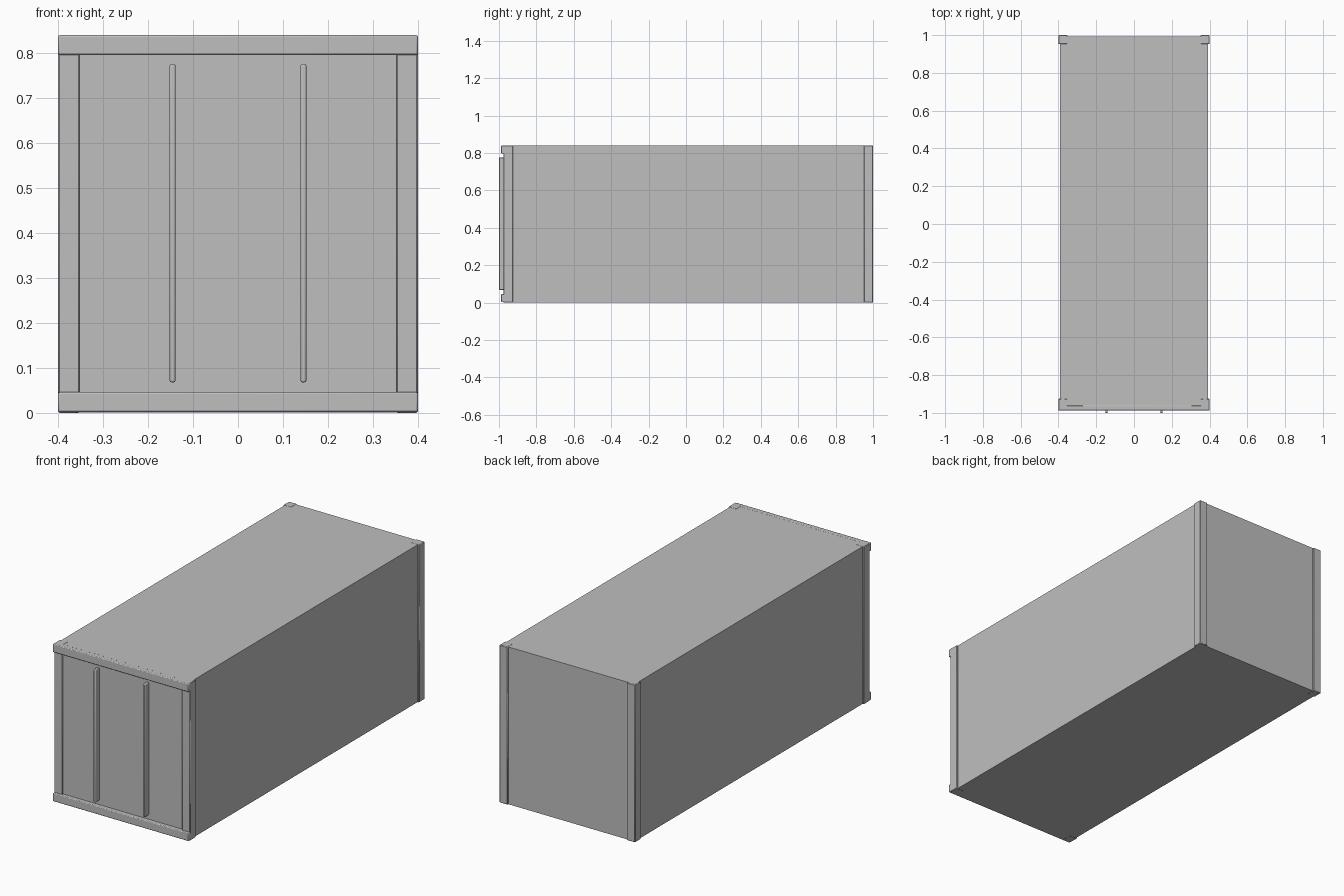
import bpy

cube = bpy.data.objects.get("Cube")
if cube:
    bpy.data.objects.remove(cube, do_unlink=True)

grey = bpy.data.materials.new("container_grey")
grey.use_nodes = True
COLOUR = (0.52, 0.52, 0.52, 1)
grey.diffuse_color = COLOUR
grey.node_tree.nodes["Principled BSDF"].inputs["Base Color"].default_value = COLOUR


def box(name, low, high, bevel=0.0, segments=1):
    """Box between two corners, with an optional rounded edge."""
    bpy.ops.mesh.primitive_cube_add(size=1, location=[(a + b) / 2 for a, b in zip(low, high)])
    ob = bpy.context.object
    ob.name = name
    ob.scale = [b - a for a, b in zip(low, high)]
    bpy.ops.object.transform_apply(location=False, rotation=False, scale=True)
    ob.data.materials.append(grey)
    if bevel:
        mod = ob.modifiers.new("edge", 'BEVEL')
        mod.width = bevel
        mod.segments = segments
        bpy.ops.object.shade_smooth_by_angle()
    return ob


WIDE, TALL = 0.4, 0.84

# Cargo body, its sides set in from the corner posts
box("body", (-0.392, -0.968, 0.001), (0.392, 0.993, TALL - 0.001))

# Corner posts and door lock rods, one set per side
for side, s in (("left", 1), ("right", -1)):
    def span(a, b):
        return sorted((s * a, s * b))

    x0, x1 = span(0.352, WIDE)
    box(side + "_front_post", (x0, -0.976, 0), (x1, -0.925, TALL), 0.003)
    box(side + "_rear_post", (x0, 0.952, 0), (x1, 1.0, TALL), 0.003)
    x0, x1 = span(0.139, 0.152)
    box(side + "_lock_rod", (x0, -1.0, 0.068), (x1, -0.96, 0.776), 0.004, 2)

# Header and sill across the doors
for name, z in (("door_header", TALL - 0.044), ("door_sill", 0.002)):
    box(name, (-WIDE, -0.988, z), (WIDE, -0.96, z + 0.044), 0.004, 2)
